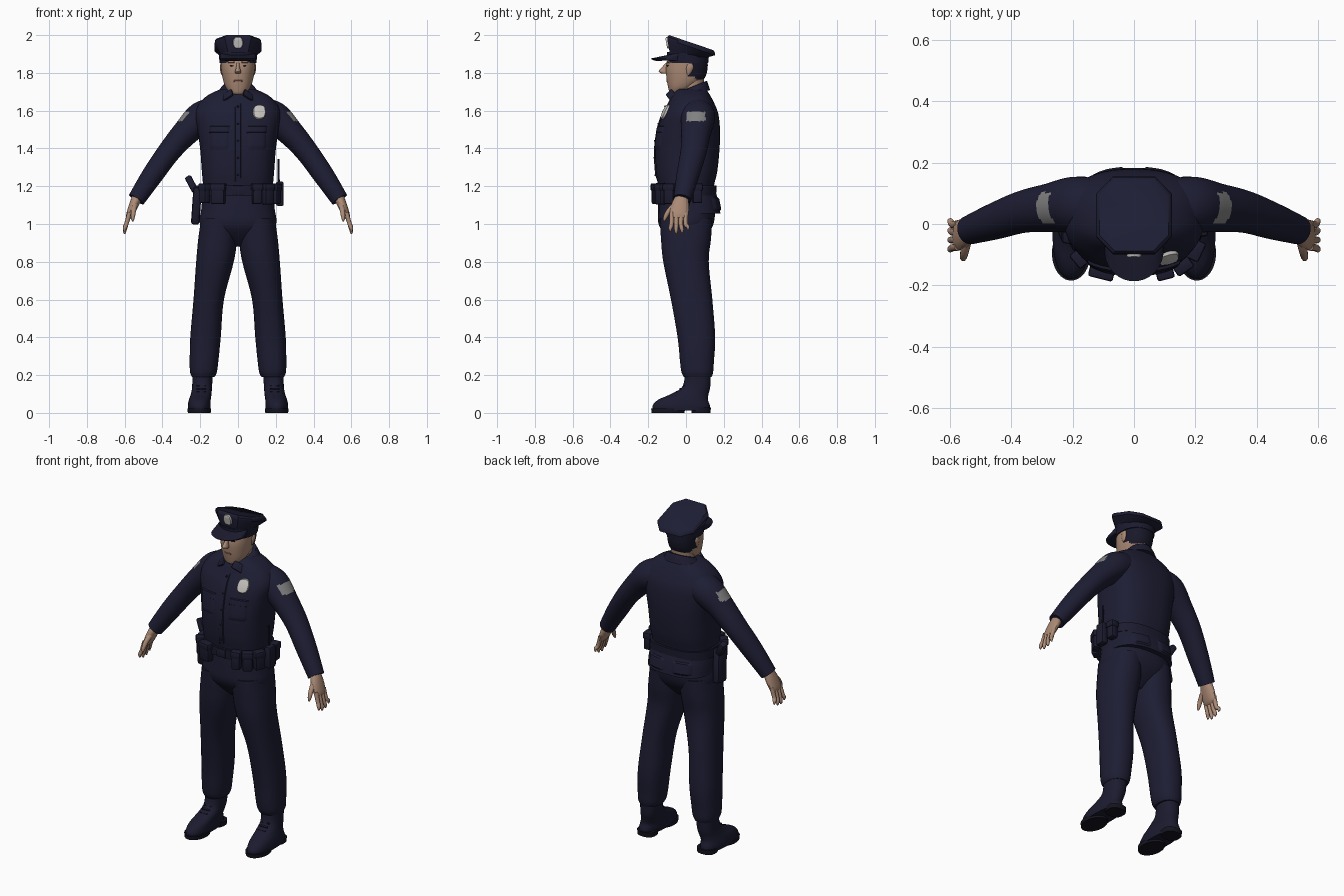
import bpy, bmesh, math
from mathutils import Vector, Euler, Matrix
from mathutils.bvhtree import BVHTree

default = bpy.data.objects.get("Cube")
if default:
    bpy.data.objects.remove(default)

made = []


def material(name, colour):
    m = bpy.data.materials.new(name)
    m.use_nodes = True
    m.diffuse_color = (*colour, 1)
    m.node_tree.nodes["Principled BSDF"].inputs["Base Color"].default_value = (*colour, 1)
    return m


navy = material("navy cloth", (.0125, .0125, .034))
leather = material("dark leather", (.011, .011, .029))
hair = material("dark hair", (.009, .009, .022))
sole_black = material("sole black", (.007, .007, .014))
skin = material("skin", (.41, .255, .18))
lip = material("lip brown", (.3, .16, .115))
silver = material("badge silver", (.58, .56, .53))
grey = material("patch grey", (.22, .22, .22))


def finish(name, bm, mats):
    bmesh.ops.recalc_face_normals(bm, faces=bm.faces)
    mesh = bpy.data.meshes.new(name)
    bm.to_mesh(mesh)
    for m in mats:
        mesh.materials.append(m)
    obj = bpy.data.objects.new(name, mesh)
    bpy.context.scene.collection.objects.link(obj)
    made.append(obj)
    tree = BVHTree.FromBMesh(bm)
    bm.free()
    return tree


def resample(rows, steps):
    """Smooth curve through the rows; steps=1 keeps straight spans."""
    rows = [Vector(tuple(r) + (0,) * (6 - len(r))) for r in rows]
    out = []
    for i in range(len(rows) - 1):
        a, b, c, d = rows[max(i - 1, 0)], rows[i], rows[i + 1], rows[min(i + 2, len(rows) - 1)]
        for k in range(steps):
            t = k / steps
            out.append(b + (c - a) * (t / 2) + (a * 2 - b * 5 + c * 4 - d) * (t * t / 2)
                       + (b * 3 - a - c * 3 + d) * (t ** 3 / 2))
    return out + [rows[-1]]


def loft(name, mats, rows, sides=28, steps=5, power=2, along=False, s=1, rule=None):
    """Skin over rows of (x, y, z, x radius, y radius, tilt)."""
    rows = resample(rows, steps)
    bm, rings = bmesh.new(), []
    for i, r in enumerate(rows):
        u, v = Vector((1, 0, 0)), Vector((0, 1, -r[5]))
        if along:
            t = (rows[min(i + 1, len(rows) - 1)] - rows[max(i - 1, 0)]).to_3d().normalized()
            v = (Vector((0, 1, 0)) - t * t.y).normalized()
            u = v.cross(t)
        ring = []
        for k in range(sides):
            a = math.tau * (k + .5) / sides
            c, w = math.cos(a), math.sin(a)
            c = math.copysign(abs(c) ** (2 / power), c)
            w = math.copysign(abs(w) ** (2 / power), w)
            p = r.to_3d() + u * (c * r[3]) + v * (w * r[4])
            ring.append(bm.verts.new((p.x * s, p.y, p.z)))
        rings.append(ring)
    for a, b in zip(rings, rings[1:]):
        for k in range(sides):
            j = (k + 1) % sides
            bm.faces.new((a[k], a[j], b[j], b[k]))
    bm.faces.new(rings[0])
    bm.faces.new(rings[-1])
    if rule:
        for f in bm.faces:
            f.material_index = rule(f.calc_center_median())
    return finish(name, bm, mats)


def panel(name, mat, tree, x, z, w, h, front=True, lift=.006, disc=False, n=8):
    """Thin raised sheet that follows the surface beneath it."""
    side = -1 if front else 1
    bm, grid = bmesh.new(), {}
    for i in range(n + 1):
        for j in range(n + 1):
            a, b = 2 * i / n - 1, 2 * j / n - 1
            edge = max(abs(a), abs(b)) > .99
            if disc:
                a, b = a * math.sqrt(1 - b * b / 2), b * math.sqrt(1 - a * a / 2)
            loc, nor, _, _ = tree.ray_cast(Vector((x + a * w / 2, side, z + b * h / 2)),
                                           Vector((0, -side, 0)))
            if loc:
                grid[i, j] = bm.verts.new(loc + nor * (-.002 if edge else lift))
    for i in range(n):
        for j in range(n):
            keys = [(i, j), (i + 1, j), (i + 1, j + 1), (i, j + 1)]
            if all(k in grid for k in keys):
                bm.faces.new([grid[k] for k in keys])
    finish(name, bm, [mat])


def box(name, mat, loc, size, turn=(0, 0, 0), bevel=.01):
    bm = bmesh.new()
    rot = Euler([math.radians(d) for d in turn]).to_matrix().to_4x4()
    bmesh.ops.create_cube(bm, size=1, matrix=Matrix.Diagonal((*size, 1)))
    bmesh.ops.bevel(bm, geom=bm.edges[:], offset=bevel, segments=2, affect='EDGES', profile=.5)
    bmesh.ops.transform(bm, matrix=Matrix.Translation(loc) @ rot, verts=bm.verts)
    finish(name, bm, [mat])


# Shirt and trousers seat
shirt = loft("shirt", [navy], [
    (0, 0, 1.14, .182, .145), (0, 0, 1.2, .185, .148), (0, .003, 1.28, .192, .163),
    (0, .007, 1.4, .201, .171), (0, .015, 1.5, .216, .165), (0, .023, 1.58, .228, .149),
    (0, .027, 1.635, .208, .125), (0, .027, 1.683, .158, .1), (0, .03, 1.715, .09, .075)],
    sides=40, power=2.6)
seat = loft("trouser_seat", [navy], [
    (0, 0, 1.17, .183, .146), (0, .003, 1.08, .195, .152), (0, 0, 1, .203, .146),
    (0, 0, .94, .16, .11), (0, 0, .88, .04, .05)], power=2.4)
skirt = loft("shirt_skirt", [navy], [
    (0, .005, 1.18, .185, .15), (0, .014, 1.12, .192, .158), (0, .02, 1.055, .195, .163)], power=2.6)

# Collar, button strip and pockets
loft("collar", [navy], [(0, .03, 1.68, .115, .098, -.3), (0, .03, 1.71, .097, .087, -.38),
                        (0, .035, 1.728, .08, .076, -.4)], steps=2)
panel("button_strip", navy, shirt, 0, 1.43, .035, .44)
for k in range(5):
    panel("shirt_button", leather, shirt, 0, 1.26 + k * .09, .014, .014, lift=.009, disc=True, n=4)
for s in (1, -1):
    panel("chest_pocket", navy, shirt, s * .1, 1.45, .105, .12)
    panel("pocket_flap", navy, shirt, s * .1, 1.5, .115, .04, lift=.009)
    panel("seat_pocket", navy, skirt, s * .085, 1.105, .12, .075, front=False, lift=.008)
    box("collar_point", navy, (s * .055, -.078, 1.682), (.065, .012, .045), (-35, s * 30, s * 25), .004)
panel("chest_badge", silver, shirt, .112, 1.592, .07, .08, lift=.0095, disc=True, n=12)


def patch_rule(c):
    return int(abs(c.y - .053) < .05 and 1.545 < c.z < 1.594 and abs(c.x) > .24)


for s in (1, -1):
    # Sleeves and hands
    loft("sleeve", [navy, grey], [
        (.12, .055, 1.585, .085, .09), (.195, .062, 1.56, .086, .092), (.277, .053, 1.484, .071, .079),
        (.362, .04, 1.386, .061, .069), (.452, .01, 1.26, .056, .06), (.538, -.02, 1.13, .046, .047)],
        sides=56, steps=16, along=True, s=s, rule=patch_rule)
    loft("palm", [skin], [(.53, -.02, 1.15, .028, .032), (.552, -.03, 1.1, .025, .047),
                          (.573, -.037, 1.05, .019, .05), (.582, -.038, 1.03, .011, .044)],
         sides=16, along=True, s=s)
    for k, drop in enumerate((.012, 0, .004, .02)):
        y = -.075 + k * .025
        tip = y - .008 + k * .006
        loft("finger", [skin], [(.574, y, 1.06, .012, .013), (.591, y - .002, 1.0, .012, .012),
                                (.6, tip, .965 + drop, .01, .01), (.599, tip, .948 + drop, .004, .004)],
             sides=10, steps=3, along=True, s=s)
    loft("thumb", [skin], [(.545, -.05, 1.105, .016, .018), (.553, -.09, 1.07, .014, .014),
                           (.557, -.11, 1.035, .011, .011), (.557, -.116, 1.015, .004, .004)],
         sides=10, steps=3, along=True, s=s)

    # Trouser legs and boots
    loft("trouser_leg", [navy], [
        (.1, 0, 1.03, .095, .14), (.108, 0, .92, .103, .133), (.122, 0, .8, .1, .121),
        (.155, .03, .6, .081, .11), (.172, .055, .4, .081, .1), (.18, .058, .27, .076, .09),
        (.183, .06, .215, .071, .084), (.184, .062, .19, .06, .074)], power=2.3, s=s)
    loft("boot", [leather], [
        (.205, -.025, .012, .06, .152), (.205, -.025, .04, .061, .152), (.202, -.015, .07, .058, .132),
        (.195, .02, .1, .055, .1), (.19, .055, .14, .053, .074), (.187, .063, .22, .055, .068)],
        power=2.3, s=s)
    loft("boot_sole", [sole_black], [(.205, -.095, 0, .061, .088), (.205, -.095, .022, .063, .09)],
         steps=1, s=s)
    loft("boot_heel", [sole_black], [(.2, .08, 0, .054, .05), (.2, .08, .028, .056, .052)],
         steps=1, power=2.6, s=s)
    for k in range(4):
        box("boot_lace", leather, (s * .194, -.068 + k * .019, .096 + k * .016),
            (.05, .01, .008), (20, 0, 0), .002)

# Neck and head
loft("neck", [skin], [(0, .04, 1.64, .07, .066), (0, .03, 1.72, .064, .064),
                      (0, .03, 1.8, .068, .07)])


def hair_rule(c):
    return int(c.y > .015 and c.z > 1.785 or c.y > .05 and c.z > 1.765)


head = loft("head", [skin, hair], [
    (0, -.055, 1.685, .022, .022), (0, -.045, 1.695, .043, .042), (0, -.025, 1.725, .066, .07),
    (0, -.003, 1.77, .081, .1), (0, .004, 1.82, .089, .11), (0, .008, 1.87, .092, .106),
    (0, .01, 1.9, .088, .1)], sides=48, steps=8, power=2.2, rule=hair_rule)
loft("nose", [skin], [(0, -.1, 1.852, .009, .008), (0, -.112, 1.828, .01, .018),
                      (0, -.117, 1.808, .016, .029), (0, -.11, 1.797, .014, .02)], sides=12, steps=3)
panel("mouth", lip, head, 0, 1.757, .05, .011, lift=.003)
for s in (1, -1):
    panel("eye", hair, head, s * .035, 1.838, .022, .007, lift=.003, disc=True)
    panel("eyebrow", lip, head, s * .036, 1.856, .038, .008, lift=.005)
    loft("ear", [skin], [(.083, .012, 1.79, .005, .006), (.086, .016, 1.805, .007, .014),
                         (.089, .02, 1.83, .008, .019), (.087, .022, 1.85, .006, .012)],
         sides=10, steps=3, s=s)

# Peaked cap with an eight-sided crown
cap = loft("cap_crown", [navy], [
    (0, .012, 1.885, .092, .1, .05), (0, .028, 1.936, .13, .134, .33),
    (0, .028, 1.949, .128, .132, .34), (0, .028, 1.96, .118, .123, .34)], sides=8, steps=1, power=3)
loft("cap_band", [leather], [(0, .01, 1.852, .098, .108), (0, .011, 1.905, .103, .112, .05)],
     steps=1, power=2.2)
loft("cap_peak", [leather], [(0, -.07, 1.866, .094, .09, -.03), (0, -.085, 1.876, .097, .102),
                             (0, -.03, 1.908, .092, .082, -.2)], steps=2)
panel("cap_badge", silver, cap, 0, 1.96, .056, .066, lift=.009, disc=True, n=12)

# Duty belt and gear: pouches as place, size and turn about the waist
loft("duty_belt", [leather], [(0, 0, 1.152, .196, .16), (0, 0, 1.205, .196, .162)],
     sides=40, steps=1, power=2.6)
box("belt_buckle", leather, (0, -.163, 1.178), (.06, .012, .05), bevel=.004)
pouches = [(-.105, -.155, .075, .11, -14), (.1, -.157, .05, .11, 14), (.158, -.135, .055, .115, 35),
           (.2, -.085, .06, .11, 65), (-.175, -.11, .05, .1, -50), (.207, .06, .05, .1, 95)]
for x, y, wide, tall, turn in pouches:
    box("belt_pouch", leather, (x, y, 1.16), (wide, .042, tall), (0, 0, turn))
    box("pouch_flap", leather, (x, y, 1.195), (wide + .008, .05, .04), (0, 0, turn), .008)
box("holster", leather, (-.22, -.01, 1.1), (.045, .085, .2), (8, 4, 0), .014)
box("pistol_grip", leather, (-.246, .01, 1.212), (.036, .045, .09), (-12, -28, 0), .01)
box("radio", leather, (.222, -.01, 1.16), (.04, .06, .13))
loft("radio_antenna", [leather], [(.215, -.01, 1.2, .007, .007), (.215, -.01, 1.345, .005, .005)],
     sides=8, steps=1)

# Smooth shading that keeps the hard edges
bpy.ops.object.select_all(action='DESELECT')
for obj in made:
    obj.select_set(True)
bpy.context.view_layer.objects.active = made[0]
bpy.ops.object.shade_smooth_by_angle(angle=math.radians(40))
